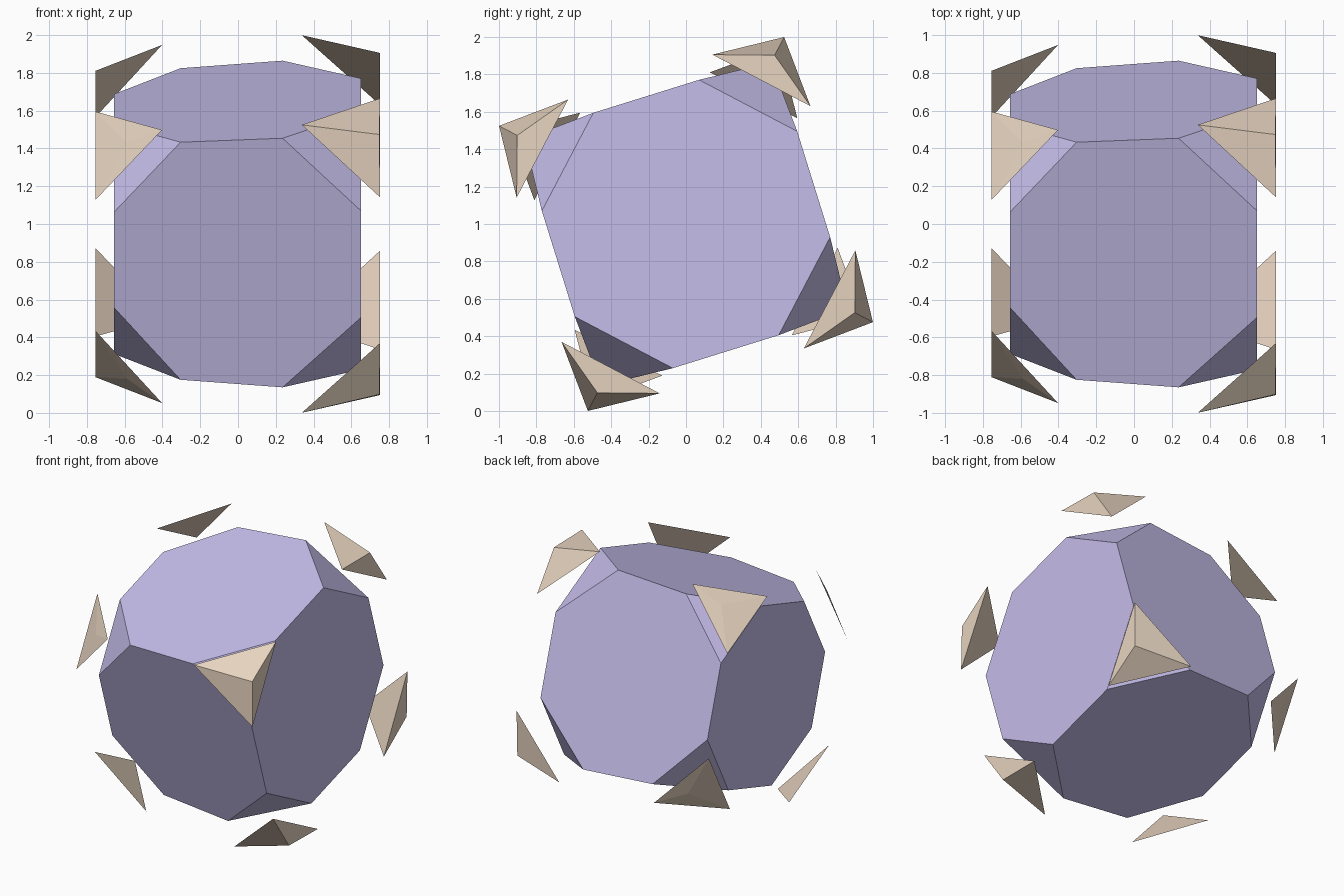
import bpy, bmesh, math
from itertools import product
from mathutils import Vector, Matrix

if "Cube" in bpy.data.objects:
    bpy.data.objects.remove(bpy.data.objects["Cube"])

K = 1 + math.sqrt(2)                       # regular truncation ratio
TILT = Matrix.Rotation(math.radians(17.3), 3, 'X')
C, S = math.cos(math.radians(12)), math.sin(math.radians(12))
EXPLODE = 0.186


def material(name, col):
    m = bpy.data.materials.new(name)
    m.diffuse_color = (*col, 1)
    m.use_nodes = True
    m.node_tree.nodes["Principled BSDF"].inputs["Base Color"].default_value = m.diffuse_color
    return m


def project(x, u, v, w):
    """Perspective taper of the truncated block along its own x axis."""
    h = 1 / (1.4831 - 0.035 * x - 0.1645 * (w - K)) / K
    return Vector(((x * C - w * S) * h + 0.10, u * h, v * h))


def hull(name, pts, mat):
    bm = bmesh.new()
    for p in pts:
        bm.verts.new(TILT @ p + Vector((0, 0, 1)))
    bmesh.ops.convex_hull(bm, input=bm.verts[:])
    bmesh.ops.dissolve_limit(bm, angle_limit=math.radians(1),
                             verts=bm.verts[:], edges=bm.edges[:])
    bmesh.ops.recalc_face_normals(bm, faces=bm.faces[:])
    me = bpy.data.meshes.new(name)
    bm.to_mesh(me)
    bm.free()
    me.materials.append(mat)
    ob = bpy.data.objects.new(name, me)
    bpy.context.collection.objects.link(ob)


purple = material("purple", (0.56, 0.51, 0.82))
tan = material("tan", (0.79, 0.65, 0.52))

core = []
for i, (sx, su, sv) in enumerate(product((-1, 1), repeat=3)):
    # three cut points of this corner, plus the outer tip of its pyramid
    cut = [project(sx * a, su * b, sv * c, K)
           for a, b, c in ((1, K, K), (K, 1, K), (K, K, 1))]
    core += cut
    tet = cut + [project(sx * K, su * K, sv * K, 1)]
    shift = sum(tet, Vector()) / 4 * EXPLODE
    # floating corner pyramid
    hull(f"corner_piece_{i + 1}", [p + shift for p in tet], tan)

# central truncated block
hull("truncated_block", core, purple)
